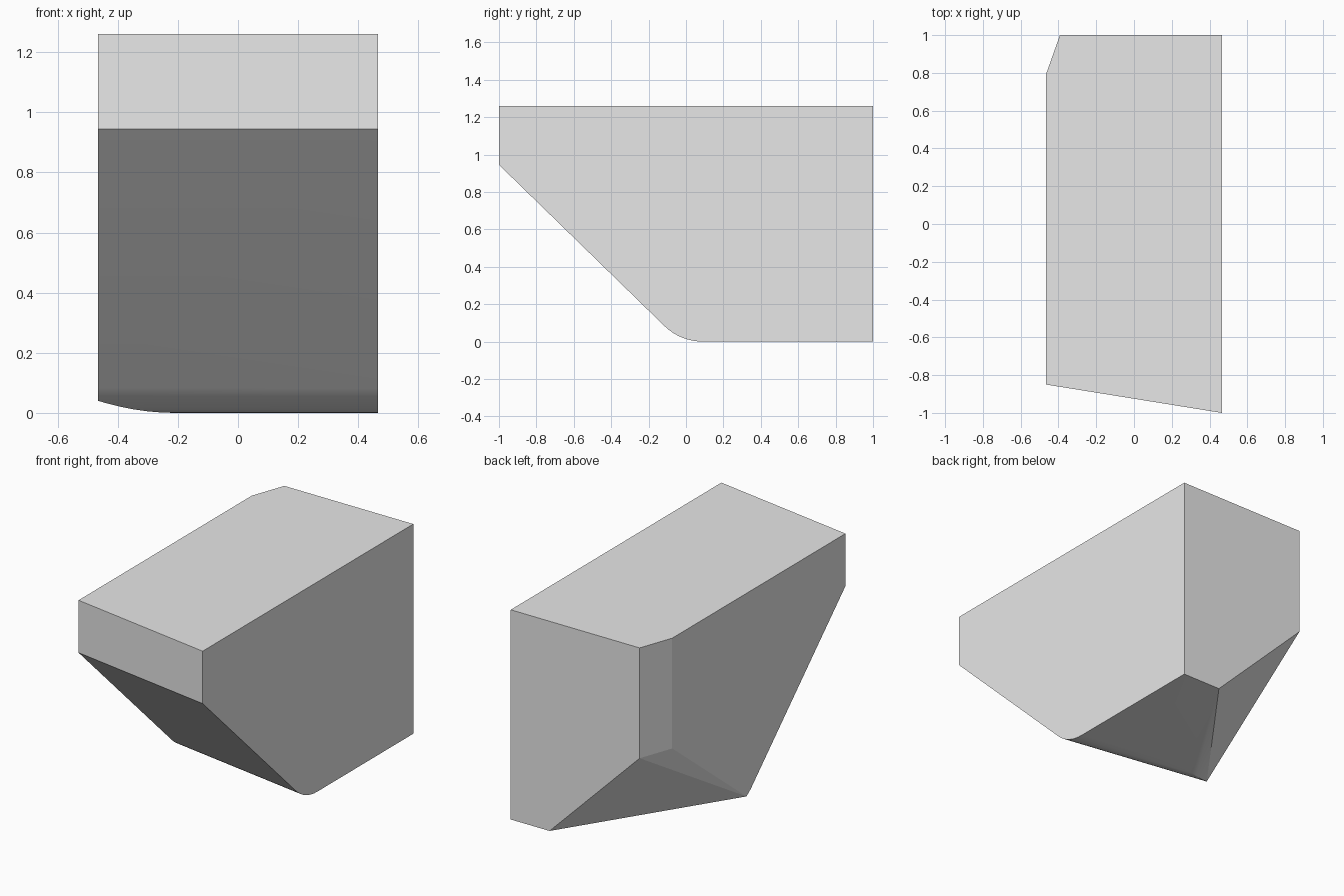
import bpy, bmesh, math

if "Cube" in bpy.data.objects:
    bpy.data.objects.remove(bpy.data.objects["Cube"])

HALF_W, TOP, LIP = 0.465, 1.26, 0.945   # half width, top height, front lip height
SKEW = 0.15 / 0.93                      # the front recedes toward the left side
SLOPE = math.atan2(0.945, 0.97)         # angle of the sloping underside
RADIUS, ARC_START = 0.29, 0.088         # rounding between slope and bottom
CUT_ANGLE = math.acos(1 - 0.04 / RADIUS)
STEPS = 8


def front_point(x, y, z):
    """Place a right-side profile point at x, following the skewed front."""
    return (x, y + SKEW * (HALF_W - x), z)


def arc_point(x, a):
    return front_point(x, ARC_START - RADIUS * math.sin(a), RADIUS * (1 - math.cos(a)))


points = []
# Front panel corners
for x in (-HALF_W, HALF_W):
    points += [front_point(x, -1, TOP), front_point(x, -1, LIP)]
# Back panel and clipped rear left corner
points += [(HALF_W, 1, TOP), (HALF_W, 1, 0), (0.207, 1, 0)]
for z in (TOP, 0.597):
    points += [(-0.392, 1, z), (-HALF_W, 0.795, z)]
# Rounded bottom: full arc on the right, trimmed by the slanted cut on the left
for i in range(STEPS + 1):
    a = SLOPE * i / STEPS
    x_left = max(-HALF_W, -0.21 - 0.255 * a / CUT_ANGLE)
    points += [arc_point(HALF_W, a), arc_point(x_left, a)]
points.append(arc_point(-HALF_W, CUT_ANGLE))

# Solid faceted body
bm = bmesh.new()
for p in points:
    bm.verts.new(p)
bmesh.ops.convex_hull(bm, input=bm.verts[:])
loose = [v for v in bm.verts if not v.link_faces]
bmesh.ops.delete(bm, geom=loose, context='VERTS')
bmesh.ops.dissolve_limit(bm, angle_limit=0.005, verts=bm.verts[:], edges=bm.edges[:])
bmesh.ops.recalc_face_normals(bm, faces=bm.faces[:])
mesh = bpy.data.meshes.new("angled_body")
bm.to_mesh(mesh)
bm.free()

body = bpy.data.objects.new("angled_body", mesh)
bpy.context.collection.objects.link(body)
grey = bpy.data.materials.new("light_grey")
grey.diffuse_color = (0.8, 0.8, 0.8, 1)
grey.use_nodes = True
grey.node_tree.nodes["Principled BSDF"].inputs["Base Color"].default_value = grey.diffuse_color
mesh.materials.append(grey)

# Smooth rounding, crisp edges elsewhere
bpy.context.view_layer.objects.active = body
body.select_set(True)
bpy.ops.object.shade_smooth_by_angle(angle=math.radians(15))
